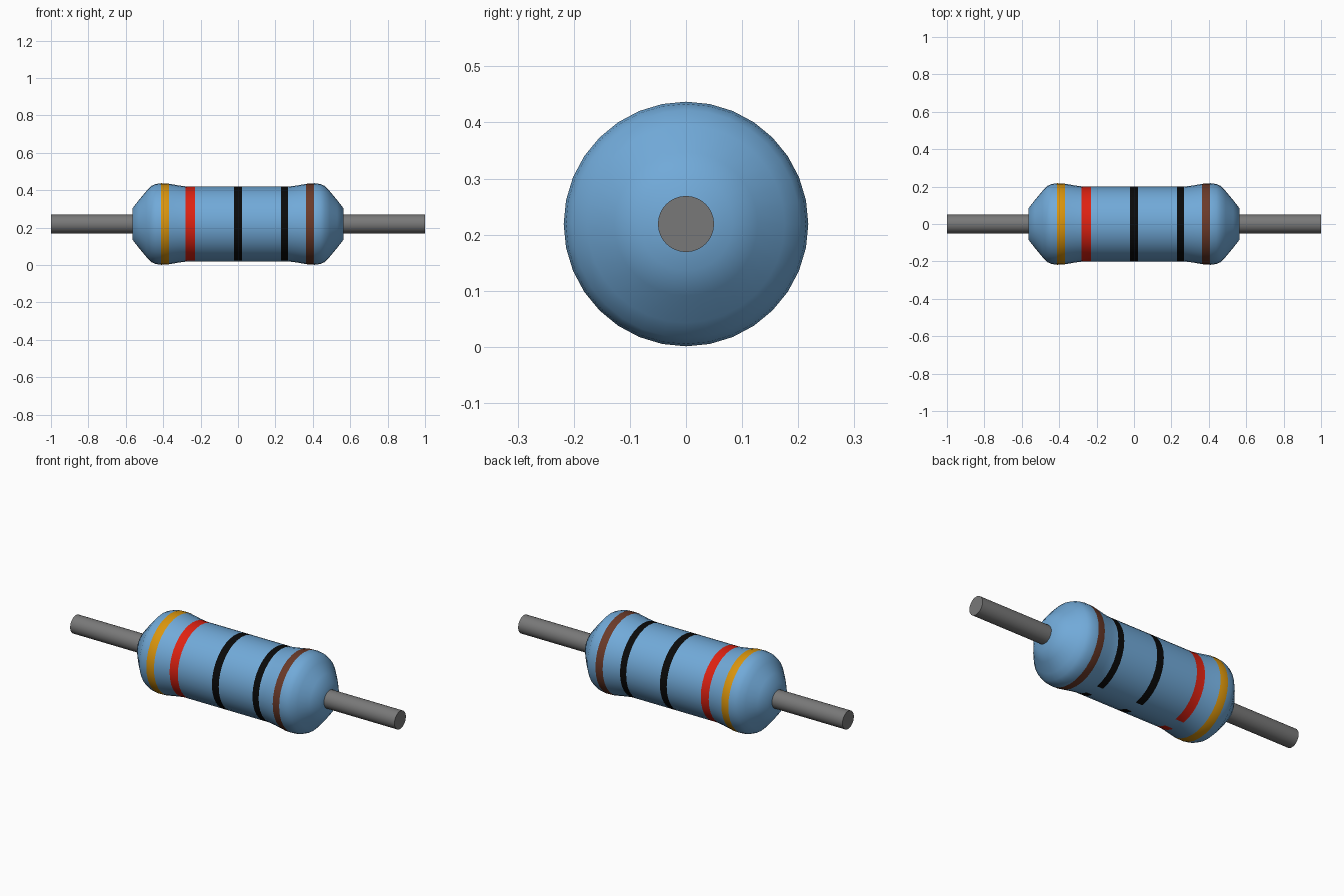
import bpy, bmesh, math

if "Cube" in bpy.data.objects:
    bpy.data.objects.remove(bpy.data.objects["Cube"])

SIDES = 32
AXIS_Z = 0.219


def material(name, rgb):
    m = bpy.data.materials.new(name)
    m.diffuse_color = (*rgb, 1.0)
    m.use_nodes = True
    m.node_tree.nodes["Principled BSDF"].inputs["Base Color"].default_value = m.diffuse_color
    return m


BLUE = material("body blue", (0.165, 0.40, 0.69))
GOLD = material("orange gold", (0.70, 0.30, 0.004))
RED = material("red", (0.74, 0.016, 0.006))
BLACK = material("black", (0.003, 0.003, 0.003))
BROWN = material("brown", (0.145, 0.042, 0.022))
GREY = material("lead grey", (0.19, 0.19, 0.19))


def lathe(name, profile, mats, paint=None):
    """Revolve (x, radius) points around the x axis, with closed ends."""
    bm = bmesh.new()
    rings = []
    for x, r in profile:
        rings.append([bm.verts.new((x, r * math.cos(2 * math.pi * i / SIDES),
                                    r * math.sin(2 * math.pi * i / SIDES)))
                      for i in range(SIDES)])
    for a, b in zip(rings, rings[1:]):
        for i in range(SIDES):
            j = (i + 1) % SIDES
            bm.faces.new((a[i], a[j], b[j], b[i]))
    bm.faces.new(rings[0])
    bm.faces.new(rings[-1])
    bmesh.ops.recalc_face_normals(bm, faces=bm.faces[:])
    for f in bm.faces:
        f.smooth = True
        if paint:
            f.material_index = paint(f.calc_center_median())
    mesh = bpy.data.meshes.new(name)
    bm.to_mesh(mesh)
    bm.free()
    for m in mats:
        mesh.materials.append(m)
    ob = bpy.data.objects.new(name, mesh)
    ob.location.z = AXIS_Z
    bpy.context.collection.objects.link(ob)
    bpy.context.view_layer.objects.active = ob
    ob.select_set(True)
    bpy.ops.object.shade_smooth_by_angle(angle=math.radians(50))
    ob.select_set(False)
    return ob


# Body outline from the middle to one end; mirrored for the other end
half = [(0.0, 0.2), (0.27, 0.2), (0.31, 0.205), (0.35, 0.212), (0.38, 0.217),
        (0.41, 0.218), (0.44, 0.214), (0.465, 0.203), (0.49, 0.176),
        (0.53, 0.128), (0.565, 0.083)]


def radius(x):
    x = abs(x)
    for (x0, r0), (x1, r1) in zip(half, half[1:]):
        if x <= x1:
            return r0 + (r1 - r0) * (x - x0) / (x1 - x0)
    return half[-1][1]


# Colour bands: start, end, material slot, whether it runs under the belly
bands = [(-0.413, -0.368, 1, True), (-0.281, -0.231, 2, False),
         (-0.021, 0.021, 3, False), (0.229, 0.267, 3, False),
         (0.364, 0.406, 4, True)]


def band_colour(c):
    for x0, x1, slot, full in bands:
        if x0 < c.x < x1:
            lowest = math.atan2(abs(c.y), -c.z) < 2 * math.pi / SIDES
            return 0 if lowest and not full else slot
    return 0


# Body with the bands cut in as extra rings
xs = {s * x for x, _ in half for s in (-1, 1)}
xs |= {e for b in bands for e in b[:2]}
lathe("body", [(x, radius(x)) for x in sorted(xs)],
      [BLUE, GOLD, RED, BLACK, BROWN], band_colour)

# Wire leads
for side, name in ((-1, "left_lead"), (1, "right_lead")):
    lathe(name, [(side * 0.54, 0.05), (side * 1.0, 0.05)], [GREY])
